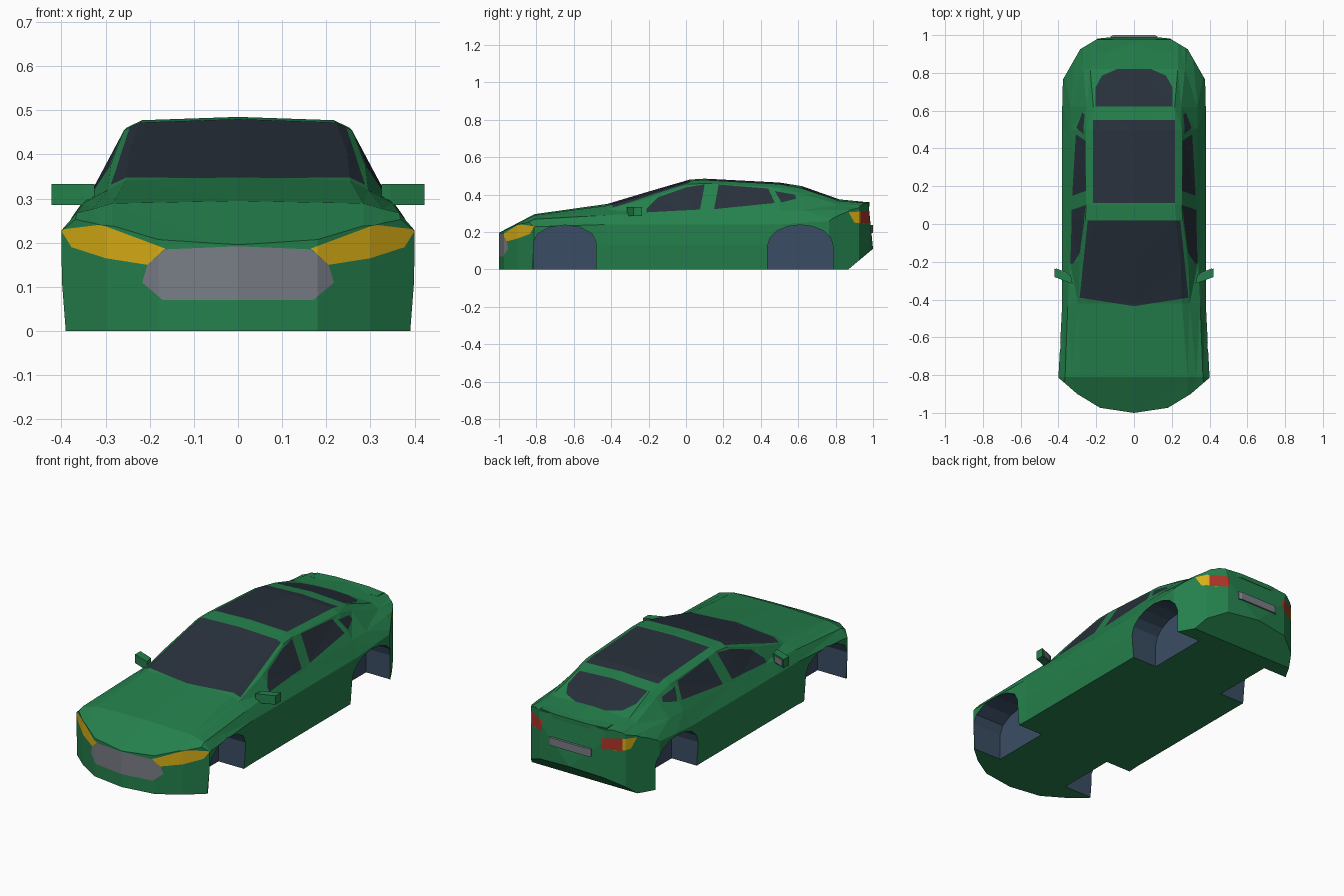
import bpy, bmesh, math
from mathutils import Vector

if "Cube" in bpy.data.objects:
    bpy.data.objects.remove(bpy.data.objects["Cube"])

# ---- materials (one per colour)
MATS = []


def material(name, r, g, b):
    m = bpy.data.materials.new(name)
    m.diffuse_color = (r, g, b, 1)
    m.use_nodes = True
    m.node_tree.nodes["Principled BSDF"].inputs["Base Color"].default_value = m.diffuse_color
    MATS.append(m)
    return len(MATS) - 1


GREEN = material("green paint", .018, .215, .072)
GLASS = material("dark glass", .021, .03, .044)
YELLOW = material("yellow lamp", .7, .43, .008)
RED = material("red lamp", .42, .035, .022)
GREY = material("grey trim", .19, .205, .235)
WELL = material("blue grey wheel well", .042, .075, .125)


def make_object(name, bm):
    bmesh.ops.recalc_face_normals(bm, faces=bm.faces[:])
    me = bpy.data.meshes.new(name)
    bm.to_mesh(me)
    bm.free()
    for m in MATS:
        me.materials.append(m)
    ob = bpy.data.objects.new(name, me)
    bpy.context.collection.objects.link(ob)
    return ob


def prism(bm, low, high, mat):
    """Solid between two matching outlines."""
    a = [bm.verts.new(p) for p in low]
    b = [bm.verts.new(p) for p in high]
    n = len(a)
    faces = [bm.faces.new(a), bm.faces.new(b)]
    faces += [bm.faces.new((a[i], a[(i + 1) % n], b[(i + 1) % n], b[i])) for i in range(n)]
    for f in faces:
        f.material_index = mat


def plan_prism(name, outline, z0, z1, mat):
    """Object raised from an outline in plan."""
    bm = bmesh.new()
    prism(bm, [(x, y, z0) for x, y in outline], [(x, y, z1) for x, y in outline], mat)
    return make_object(name, bm)


def slice_off(bm, co, no):
    """Trim everything beyond a plane and cap the cut."""
    res = bmesh.ops.bisect_plane(bm, geom=bm.verts[:] + bm.edges[:] + bm.faces[:], dist=1e-5,
                                 plane_co=co, plane_no=Vector(no).normalized(), clear_outer=True)
    edges = [e for e in res["geom_cut"] if isinstance(e, bmesh.types.BMEdge)]
    if edges:
        bmesh.ops.edgeloop_fill(bm, edges=edges)


def paint(bm, outline, axes, direction, mat, limit=0.2):
    """Cut a convex outline into the faces looking along direction and colour it."""
    i, j = axes
    d = Vector(direction)
    bm.normal_update()
    faces = [f for f in bm.faces if f.normal.dot(d) > limit]
    cu = sum(p[0] for p in outline) / len(outline)
    cv = sum(p[1] for p in outline) / len(outline)
    for k, p in enumerate(outline):
        q = outline[(k + 1) % len(outline)]
        no, co = Vector((0, 0, 0)), Vector((0, 0, 0))
        no[i], no[j] = q[1] - p[1], p[0] - q[0]
        co[i], co[j] = p
        if no[i] * (cu - p[0]) + no[j] * (cv - p[1]) > 0:
            no = -no
        no.normalize()
        geom = set(faces)
        for f in faces:
            geom.update(f.edges)
            geom.update(f.verts)
        res = bmesh.ops.bisect_plane(bm, geom=list(geom), dist=1e-5, plane_co=co, plane_no=no)
        faces = [f for f in res["geom"] if isinstance(f, bmesh.types.BMFace)
                 and (f.calc_center_median() - co).dot(no) < 0]
    for f in faces:
        f.material_index = mat


def flip(pts):
    return [(-u, v) for u, v in pts]


def both(half):
    """Mirror a half outline in x to a closed one."""
    return half + [(-u, v) for u, v in reversed(half) if u > 0]


# ---- body: lofted sections (y, half width, shoulder z, belt x, belt z, rail x, rail z, top z)
SECTIONS = [
    (-1.03, .40, .155, .385, .165, .33, .17, .18),
    (-.81, .40, .228, .365, .268, .33, .276, .295),
    (-.42, .38, .24, .35, .29, .295, .32, .35),
    (-.2, .38, .24, .34, .3, .287, .38, .416),
    (.02, .38, .24, .335, .31, .258, .455, .48),
    (.1, .38, .24, .335, .31, .253, .46, .485),
    (.5, .38, .24, .335, .315, .253, .437, .464),
    (.62, .38, .25, .335, .315, .25, .405, .445),
    (.82, .375, .26, .318, .318, .27, .347, .374),
    (1.03, .335, .26, .3, .312, .27, .338, .353)]
bm = bmesh.new()
rings = []
for y, w, sz, bx, bz, rx, rz, top in SECTIONS:
    side = [(w - .01, 0), (w, .13), (w, sz), (bx, bz), (rx, rz), (rx * .86, rz + .7 * (top - rz))]
    ring = [(0, 0)] + side + [(0, top)] + flip(reversed(side))
    rings.append([bm.verts.new((x, y, z)) for x, z in ring])
n = len(rings[0])
for a, b in zip(rings, rings[1:]):
    for k in range(n):
        bm.faces.new((a[k], a[(k + 1) % n], b[(k + 1) % n], b[k]))
bm.faces.new(rings[0])
bm.faces.new(rings[-1])
bmesh.ops.recalc_face_normals(bm, faces=bm.faces[:])
bmesh.ops.triangulate(bm, faces=bm.faces[:])

# round the nose and tail in plan, tuck the rear bumper under
NOSE = [(0, -1), (.18, -.973), (.3, -.9), (.402, -.812)]
TAIL = [(0, 1), (.19, .982), (.285, .925), (.385, .75)]
for plan, end in ((NOSE, -1), (TAIL, 1)):
    for p, q in zip(plan, plan[1:]):
        for s in (1, -1):
            slice_off(bm, (s * p[0], p[1], 0), (s * abs(q[1] - p[1]), end * (q[0] - p[0]), 0))
for slope in (-1.2, .1):
    slice_off(bm, (0, 1, .11), (0, 1, slope))
bmesh.ops.recalc_face_normals(bm, faces=bm.faces[:])
bmesh.ops.triangulate(bm, faces=bm.faces[:])

# windscreen, roof glass, rear window
UP, FRONT, BACK = (0, 0, 1), (0, -1, 0), (0, 1, 0)
paint(bm, both([(0, -.435), (.288, -.39), (.245, .018)]), (0, 1), UP, GLASS)
paint(bm, both([(.217, .11), (.217, .55)]), (0, 1), UP, GLASS)
paint(bm, both([(.205, .622), (.205, .72), (.17, .785), (.09, .82)]), (0, 1), UP, GLASS)
# side windows and rear side lamps
front_pane = [(-.21, .305), (-.21, .325), (-.15, .385), (0, .438), (.1, .455), (.075, .32)]
rear_pane = [(.15, .322), (.175, .453), (.44, .432), (.475, .355)]
quarter_pane = [(.475, .418), (.58, .4), (.59, .378), (.51, .358)]
side_lamp = [(.87, .305), (.945, .31), (.955, .242), (.9, .25)]
for s in (1, -1):
    for pane in (front_pane, rear_pane, quarter_pane):
        paint(bm, pane, (1, 2), (s, 0, 0), GLASS, .3)
    paint(bm, side_lamp, (1, 2), (s, 0, 0), YELLOW, .3)
# grille, headlamps, tail lamps
grille = both([(.17, .07), (.217, .11), (.205, .15), (.165, .185), (0, .192)])
paint(bm, grille, (0, 2), FRONT, GREY)
head_lamp = [(.402, .23), (.31, .241), (.165, .187), (.205, .15), (.3, .165), (.377, .19)]
tail_lamp = [(.18, .25), (.175, .308), (.272, .31), (.272, .242)]
for f in (list, flip):
    paint(bm, f(head_lamp), (0, 2), FRONT, YELLOW)
    paint(bm, f(tail_lamp), (0, 2), BACK, RED, .4)
body = make_object("car_body", bm)


# ---- wheel wells: arch-shaped cutters
def arch(centre, half, spring, rise, steps):
    pts = [(centre - half * math.cos(math.pi * k / steps),
            spring + rise * math.sin(math.pi * k / steps)) for k in range(steps + 1)]
    return [(centre - half, -.05)] + pts + [(centre + half, -.05)]


bm = bmesh.new()
for outline in (arch(-.648, .167, .145, .092, 6), arch(.611, .174, .13, .108, 8)):
    for s in (1, -1):
        prism(bm, [(s * .22, y, z) for y, z in outline], [(s * .5, y, z) for y, z in outline], WELL)
cutter = make_object("wheel_well_cutter", bm)
cutter.hide_render = True
mod = body.modifiers.new("wheel_wells", "BOOLEAN")
mod.operation, mod.solver, mod.object = "DIFFERENCE", "EXACT", cutter
bpy.context.view_layer.objects.active = body
bpy.ops.object.modifier_apply(modifier=mod.name)
bpy.data.objects.remove(cutter)

# ---- door mirrors with glass on the rear face
shell = [(.335, -.27), (.325, -.315), (.345, -.31), (.422, -.28), (.422, -.235)]
glass = [(.35, -.264), (.412, -.24), (.412, -.235), (.35, -.259)]
for f, side in ((list, "right"), (flip, "left")):
    plan_prism(side + "_mirror", f(shell), .285, .333, GREEN)
    plan_prism(side + "_mirror_glass", f(glass), .292, .326, GREY)

# ---- plate bar and boot lip on the tail
plan_prism("rear_plate_bar", both([(.125, .965), (.125, .993), (.11, 1)]), .195, .237, GREY)
plan_prism("boot_lip", both([(.2, .91), (.2, .965), (.1, .98)]), .335, .36, GREEN)
